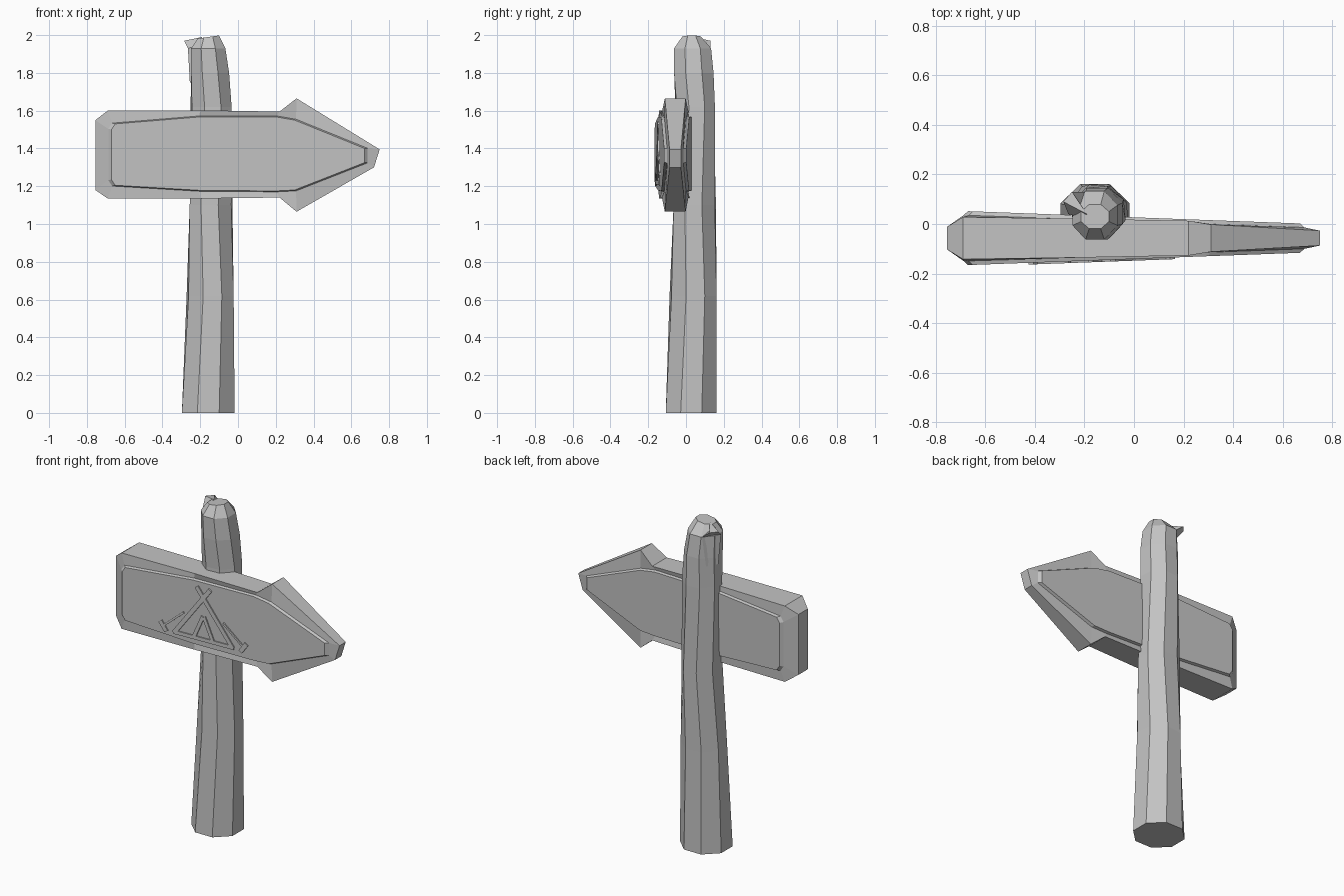
import bpy, bmesh, math
from mathutils import Vector

cube = bpy.data.objects.get("Cube")
if cube:
    bpy.data.objects.remove(cube, do_unlink=True)

grey = bpy.data.materials.new("plain grey")
grey.use_nodes = True
colour = (0.55, 0.55, 0.55, 1)
grey.diffuse_color = colour
grey.node_tree.nodes["Principled BSDF"].inputs["Base Color"].default_value = colour


def loft(name, rings):
    """Join matching rings of points into one closed flat-shaded solid."""
    bm = bmesh.new()
    loops = [[bm.verts.new(p) for p in ring] for ring in rings]
    n = len(loops[0])
    for a, b in zip(loops, loops[1:]):
        for i in range(n):
            j = (i + 1) % n
            bm.faces.new((a[i], a[j], b[j], b[i]))
    bm.faces.new(loops[0])
    bm.faces.new(loops[-1])
    bmesh.ops.recalc_face_normals(bm, faces=bm.faces)
    mesh = bpy.data.meshes.new(name)
    bm.to_mesh(mesh)
    bm.free()
    mesh.materials.append(grey)
    obj = bpy.data.objects.new(name, mesh)
    bpy.context.collection.objects.link(obj)
    return obj


def post_ring(z, x0, x1, y0, y1, twist, tilt=0):
    """Eight-sided post section fitted to its x and y limits."""
    pts = []
    for k in range(8):
        a = math.tau * (k + 0.5) / 8 + math.radians(twist)
        c, s = math.cos(a) * 1.06, math.sin(a) * 1.06
        pts.append(Vector(((x0 + x1) / 2 + c * (x1 - x0) / 2,
                           (y0 + y1) / 2 + s * (y1 - y0) / 2, z + tilt * c)))
    return pts


# Hewn wooden post, wider at the foot and rounded at the top
loft("post", [
    post_ring(0, -0.30, -0.015, -0.11, 0.165, 0),
    post_ring(0.62, -0.27, -0.025, -0.085, 0.16, 6),
    post_ring(1.1, -0.255, -0.03, -0.065, 0.158, -4),
    post_ring(1.62, -0.25, -0.035, -0.055, 0.152, 5),
    post_ring(1.8, -0.25, -0.045, -0.065, 0.148, 0),
    post_ring(1.93, -0.25, -0.065, -0.065, 0.135, 0),
    post_ring(1.99, -0.215, -0.1, -0.02, 0.08, 0, 0.008),
])

# Broken splinter on the upper edge of the post
loft("post_splinter", [
    [Vector(p) for p in ((-0.255, 0.05, 1.75), (-0.22, 0.03, 1.75), (-0.22, 0.12, 1.75))],
    [Vector(p) for p in ((-0.265, 0.04, 1.93), (-0.19, 0.02, 1.95), (-0.20, 0.13, 1.93))],
    [Vector(p) for p in ((-0.285, 0.09, 1.97), (-0.19, 0.04, 1.99), (-0.25, 0.13, 1.97))],
])

MID_Y = -0.057


def half_depth(x):
    return 0.108 - (x + 0.65) * 0.037


# Arrow board: outer outline as x, z and half depth of the edge
outer = [(-0.755, 1.55, 0.045), (-0.69, 1.60, 0.085), (-0.2, 1.602, 0.078),
         (0.22, 1.595, 0.07), (0.31, 1.665, 0.055), (0.75, 1.395, 0.03),
         (0.72, 1.30, 0.03), (0.31, 1.065, 0.055), (0.22, 1.14, 0.07),
         (-0.2, 1.135, 0.078), (-0.69, 1.135, 0.085), (-0.755, 1.18, 0.045)]
# Raised panel outline as x, z
inner = [(-0.67, 1.50), (-0.65, 1.53), (-0.2, 1.567), (0.2, 1.567),
         (0.3, 1.55), (0.67, 1.40), (0.67, 1.325), (0.3, 1.18),
         (0.2, 1.175), (-0.2, 1.178), (-0.65, 1.205), (-0.67, 1.235)]


def panel_ring(side, drop, grow):
    return [Vector((x * grow, MID_Y + side * (half_depth(x) - drop),
                    1.367 + (z - 1.367) * grow)) for x, z in inner]


def edge_ring(side):
    return [Vector((x, MID_Y + side * d, z)) for x, z, d in outer]


loft("arrow_board", [
    panel_ring(-1, 0, 1), panel_ring(-1, 0.016, 1.025), edge_ring(-1),
    edge_ring(1), panel_ring(1, 0.016, 1.025), panel_ring(1, 0, 1)])


def strip(name, x0, z0, x1, z1, width):
    """Thin raised bar lying on the front panel."""
    a, b = Vector((x0, z0)), Vector((x1, z1))
    d = (b - a).normalized()
    n = Vector((-d.y, d.x)) * width / 2
    corners = (a + n, b + n, b - n, a - n)
    loft(name, [[Vector((p.x, MID_Y - half_depth(p.x) - lift, p.y)) for p in corners]
                for lift in (-0.004, 0.007)])


# Tent pictogram, mirrored about its own centre line
CX = -0.13
for side, label in ((-1, "right"), (1, "left")):
    def bar(part, u0, z0, u1, z1, width):
        strip(label + "_" + part, CX + side * u0, z0, CX + side * u1, z1, width)
    bar("tent_pole", 0.195, 1.215, -0.045, 1.535, 0.026)
    bar("tent_door", 0.062, 1.225, 0.004, 1.36, 0.022)
    bar("guy_rope", 0.13, 1.355, 0.26, 1.245, 0.012)
    bar("tent_peg", 0.285, 1.265, 0.245, 1.21, 0.026)
strip("tent_base", CX - 0.2, 1.22, CX + 0.2, 1.22, 0.022)
